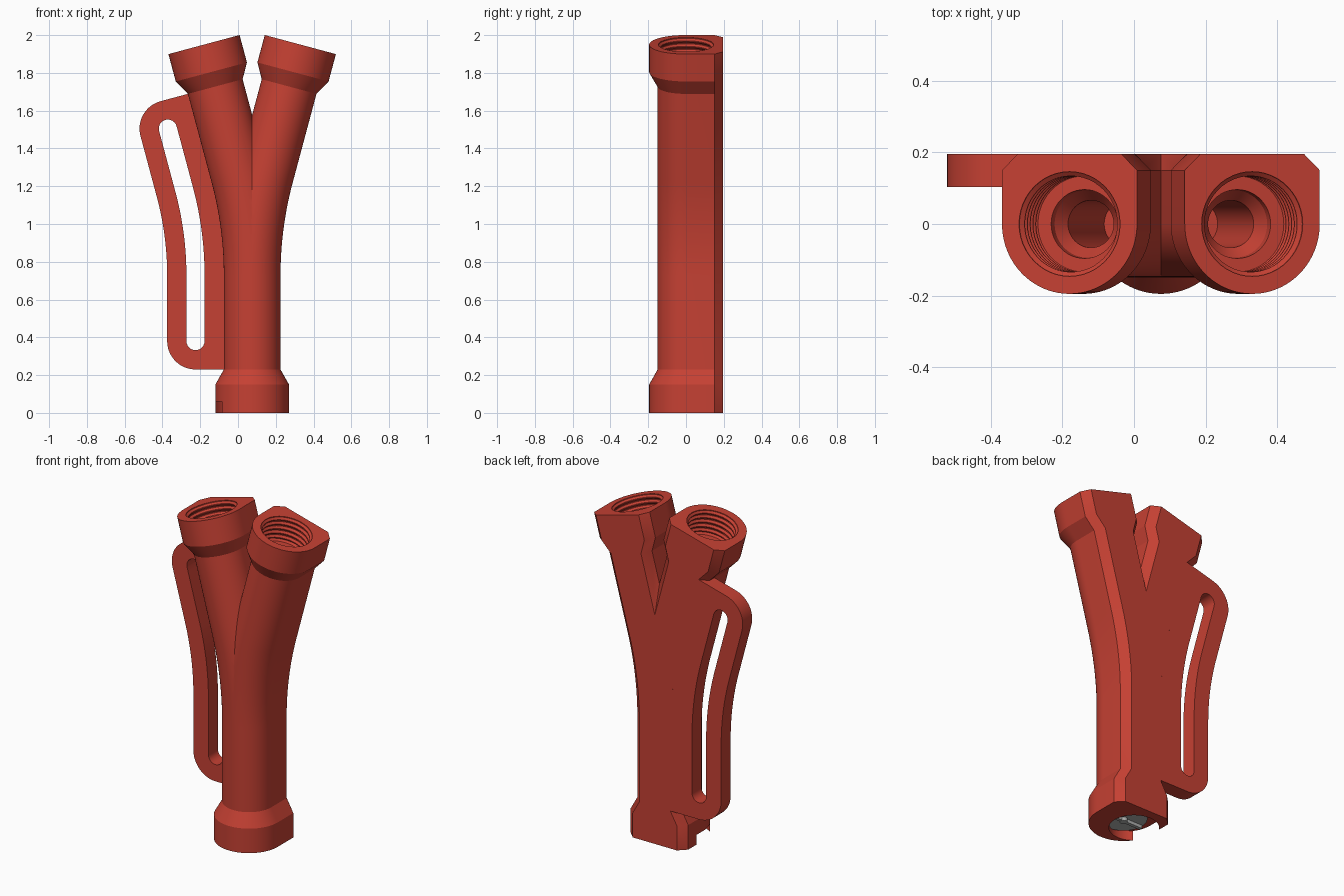
import bpy, bmesh, math
from mathutils import Matrix, Vector

if "Cube" in bpy.data.objects:
    bpy.data.objects.remove(bpy.data.objects["Cube"])

CX = 0.075                       # x of the trunk axis
Z0, R, L = 0.727, 2.06, 0.714    # straight trunk, bend radius, straight branch
TILT = math.radians(15)
BEND = R * TILT
S = Z0 + BEND + L                # full length along one branch
BACK, CHAMFER = 0.195, 0.045


def material(name, rgb):
    m = bpy.data.materials.new(name)
    m.diffuse_color = (*rgb, 1)
    m.use_nodes = True
    m.node_tree.nodes["Principled BSDF"].inputs["Base Color"].default_value = m.diffuse_color
    return m


red = material("red", (0.56, 0.052, 0.033))
grey = material("grey", (0.42, 0.43, 0.42))


def path(s, u=0.0):
    """Point (x, z) at length s along the branch, u outward from its axis."""
    a = min(max((s - Z0) / R, 0), TILT)
    x, z = R * (1 - math.cos(a)), min(s, Z0) + R * math.sin(a)
    extra = max(s - Z0 - BEND, 0)
    x += extra * math.sin(a)
    z += extra * math.cos(a)
    return x + u * math.cos(a), z - u * math.sin(a)


def finish(bm, name, mat):
    bmesh.ops.recalc_face_normals(bm, faces=bm.faces[:])
    me = bpy.data.meshes.new(name)
    bm.to_mesh(me)
    bm.free()
    ob = bpy.data.objects.new(name, me)
    bpy.context.collection.objects.link(ob)
    me.materials.append(mat)
    return ob


def loft(bm, rings):
    """Closed skin through rings of points, capped at both ends."""
    vs = [[bm.verts.new(p) for p in ring] for ring in rings]
    n = len(vs[0])
    for a, b in zip(vs, vs[1:]):
        for i in range(n):
            j = (i + 1) % n
            bm.faces.new((a[i], a[j], b[j], b[i]))
    bm.faces.new(vs[0])
    bm.faces.new(vs[-1])


def lathe(bm, profile, n=48):
    loft(bm, [[(r * math.cos(2 * math.pi * i / n), r * math.sin(2 * math.pi * i / n), z)
               for i in range(n)] for r, z in profile])


def smooth(ob, angle=25):
    bpy.ops.object.select_all(action='DESELECT')
    ob.select_set(True)
    bpy.context.view_layer.objects.active = ob
    bpy.ops.object.shade_smooth_by_angle(angle=math.radians(angle))


def cut(ob, cutter):
    bpy.context.view_layer.objects.active = ob
    mod = ob.modifiers.new("cut", 'BOOLEAN')
    mod.operation, mod.solver, mod.object = 'DIFFERENCE', 'EXACT', cutter
    bpy.ops.object.modifier_apply(modifier=mod.name)
    bpy.data.objects.remove(cutter)


# Forked body: round front, flat chamfered back, wide collars at the ends
def section(s, r):
    n = 40
    pts = [(r * math.cos(math.pi * (1 + i / n)), r * math.sin(math.pi * (1 + i / n)))
           for i in range(n + 1)]
    pts += [(r, BACK - CHAMFER), (r - CHAMFER, BACK), (CHAMFER - r, BACK), (-r, BACK - CHAMFER)]
    ring = []
    for u, y in pts:
        x, z = path(s, u)
        ring.append((x, y, z))
    return ring


stations = [(0, 0.195), (0.15, 0.195), (0.23, 0.15)]
stations += [(Z0 + BEND * i / 20, 0.15) for i in range(21)]
stations += [(S - 0.23, 0.15), (S - 0.15, 0.195), (S, 0.195)]

bm = bmesh.new()
loft(bm, [section(s, r) for s, r in stations])
bmesh.ops.recalc_face_normals(bm, faces=bm.faces[:])
bmesh.ops.bisect_plane(bm, geom=bm.verts[:] + bm.edges[:] + bm.faces[:], dist=1e-5,
                       plane_co=(0, 0, 0), plane_no=(1, 0, 0), clear_inner=True)
# mirror the half to get both branches
twin = bmesh.ops.duplicate(bm, geom=bm.verts[:] + bm.edges[:] + bm.faces[:])["geom"]
for v in twin:
    if isinstance(v, bmesh.types.BMVert):
        v.co.x = -v.co.x
bmesh.ops.remove_doubles(bm, verts=bm.verts[:], dist=1e-4)
bmesh.ops.translate(bm, verts=bm.verts[:], vec=(CX, 0, 0))
body = finish(bm, "forked_body", red)

# Threaded sockets in the branch ends
profile = [(0.146, 0.02)]
for i in range(5):
    z = -0.005 - 0.03 * i
    profile += [(0.146, z), (0.134, z - 0.010), (0.134, z - 0.015), (0.146, z - 0.025)]
profile += [(0.134, -0.16), (0.096, -0.16), (0.094, -0.19), (0.066, -0.23), (0.066, -0.62)]
tx, tz = path(S)
for side in (-1, 1):
    bm = bmesh.new()
    lathe(bm, profile)
    bm.transform(Matrix.Translation((CX + side * tx, 0, tz)) @ Matrix.Rotation(side * TILT, 4, 'Y'))
    cut(body, finish(bm, "socket_cutter", red))

# Round recess in the bottom collar
bm = bmesh.new()
lathe(bm, [(0.14, -0.02), (0.14, 0.06)])
cut(body, finish(bm, "recess_cutter", red))
smooth(body)

# Grey inlet plate with a cross bar and hub
bm = bmesh.new()
lathe(bm, [(0.132, 0.03), (0.132, 0.07)])
smooth(finish(bm, "inlet_plate", grey))
bm = bmesh.new()
bmesh.ops.create_cube(bm, size=1, matrix=Matrix.Translation((0, 0, 0.022)) @
                      Matrix.Diagonal((0.25, 0.02, 0.024, 1)))
finish(bm, "inlet_bar", grey)
bm = bmesh.new()
lathe(bm, [(0.022, 0.008), (0.022, 0.034)], 20)
smooth(finish(bm, "inlet_hub", grey))
for name in ("inlet_plate", "inlet_bar", "inlet_hub"):
    bpy.data.objects[name].location.x = CX
bpy.data.objects["forked_body"].location.x = 0


# Slotted handle plate following the left branch
def arc(s, r, a0, a1, n=12):
    return [(s + r * math.cos(t), 0.3 + r * math.sin(t))
            for t in (a0 + (a1 - a0) * i / n for i in range(n + 1))]


LOW, HIGH = 0.38, S - 0.38


def run(u, a, b, n=40):
    return [(a + (b - a) * i / n, u) for i in range(1, n)]


half = math.pi / 2
outer = [(0.23, 0.105)] + arc(LOW, 0.15, math.pi, half) + run(0.45, LOW, HIGH)
outer += arc(HIGH, 0.15, half, 0) + [(S - 0.23, 0.105)] + run(0.105, S - 0.23, 0.23)
w = 0.048
slot = arc(LOW, w, 3 * half, half) + run(0.3 + w, LOW, HIGH)
slot += arc(HIGH, w, half, -half) + run(0.3 - w, HIGH, LOW)

cu = bpy.data.curves.new("handle", 'CURVE')
cu.dimensions, cu.fill_mode, cu.extrude = '2D', 'BOTH', 0.046
for outline in (outer, slot):
    sp = cu.splines.new('POLY')
    sp.points.add(len(outline) - 1)
    for p, (s, u) in zip(sp.points, outline):
        x, z = path(s, u)
        p.co = (CX - x, z, 0, 1)
    sp.use_cyclic_u = True
cu.materials.append(red)
handle = bpy.data.objects.new("handle", cu)
handle.rotation_euler.x = half
handle.location.y = BACK - 0.046
bpy.context.collection.objects.link(handle)
bpy.ops.object.select_all(action='DESELECT')
handle.select_set(True)
bpy.context.view_layer.objects.active = handle
bpy.ops.object.convert(target='MESH')
bm = bmesh.new()
bm.from_mesh(handle.data)
bmesh.ops.remove_doubles(bm, verts=bm.verts[:], dist=1e-4)
bmesh.ops.recalc_face_normals(bm, faces=bm.faces[:])
bm.to_mesh(handle.data)
bm.free()
smooth(handle)
